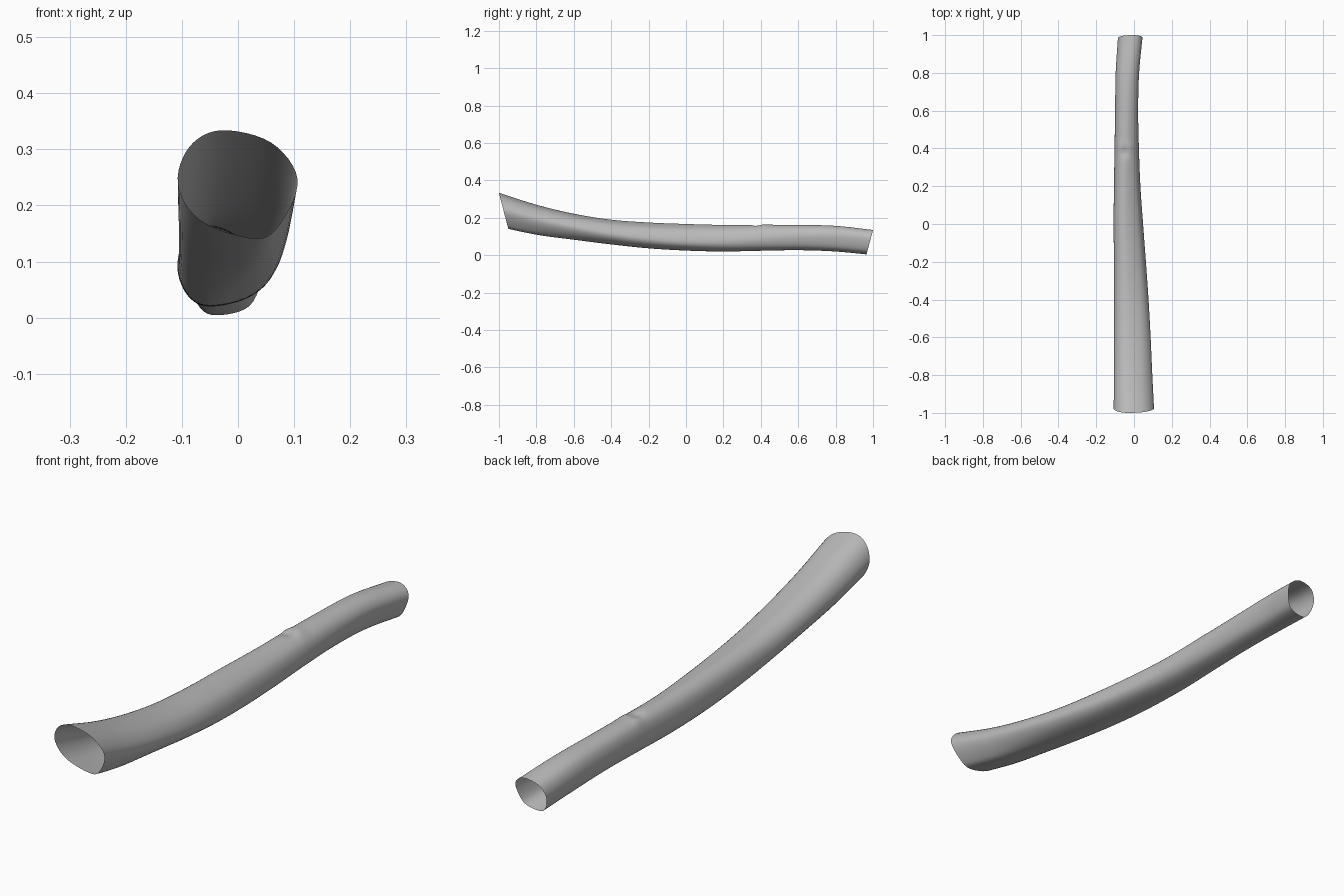
import bpy
import bmesh
from math import exp, floor
from mathutils import Vector

cube = bpy.data.objects.get("Cube")
if cube:
    bpy.data.objects.remove(cube, do_unlink=True)

RINGS, STEPS = 130, 6

# Outline of the tube at even stations from front to back, in thousandths
LEFT = [-107, -106, -105, -105, -106, -108, -106, -103, -100, -97, -84]
RIGHT = [107, 97, 88, 77, 63, 48, 34, 26, 22, 27, 46]
BOTTOM = [152, 110, 83, 58, 37, 25, 20, 24, 27, 20, 1]
TOP = [334, 270, 222, 190, 175, 167, 162, 163, 162, 157, 135]

# Cross-sections in a unit box, counter-clockwise from the right side
FRONT = [(1, .12), (.55, .78), (-.28, 1), (-.81, .7),
         (-1, .03), (-.62, -.66), (.33, -1), (.75, -.66)]
MIDDLE = [(1, -.3), (.7, .55), (-.2, 1), (-.8, .7),
          (-1, -.1), (-.75, -.75), (-.2, -1), (.7, -.8)]
BACK = [(1, .2), (.8, .75), (.2, 1), (-.65, .78),
        (-1, .1), (-.78, -.7), (-.3, -1), (.65, -.75)]


def catmull(a, b, c, d, t):
    return b + (c - a) * (t / 2) + (a * 2 - b * 5 + c * 4 - d) * (t * t / 2) \
        + (b * 3 - a - c * 3 + d) * (t ** 3 / 2)


def along(values, y):
    """Smooth value of an outline list at position y."""
    ext = [2 * values[0] - values[1]] + values + [2 * values[-1] - values[-2]]
    s = (y + 1) * 5
    i = min(max(floor(s), 0), len(values) - 2)
    return catmull(*ext[i:i + 4], s - i) / 1000


def closed_curve(points):
    pts = [Vector(p) for p in points]
    n = len(pts)
    return [catmull(pts[i - 1], pts[i], pts[(i + 1) % n], pts[(i + 2) % n], k / STEPS)
            for i in range(n) for k in range(STEPS)]


def blob(x, y, cx, cy, sx, sy):
    return exp(-((x - cx) / sx) ** 2 - ((y - cy) / sy) ** 2)


front, middle, back = (closed_curve(p) for p in (FRONT, MIDDLE, BACK))


def section(t):
    """Blend the three cross-sections along the tube."""
    a, b, s = (front, middle, t * 2) if t < .5 else (middle, back, t * 2 - 1)
    s = s * s * (3 - 2 * s)
    return [p.lerp(q, s) for p, q in zip(a, b)]


# Open tube with slanted ends
bm = bmesh.new()
rings = []
for r in range(RINGS + 1):
    t = r / RINGS
    ring = []
    for u, v in section(t):
        y = (1 - t) * (-.975 - .025 * v) + t * (.9825 + .0175 * v)
        x0, x1, z0, z1 = (along(o, y) for o in (LEFT, RIGHT, BOTTOM, TOP))
        x = (x0 + x1) / 2 + u * (x1 - x0) / 2
        z = (z0 + z1) / 2 + v * (z1 - z0) / 2
        # Small pinched crease on the upper side
        if v > 0:
            z += v * (.006 * blob(x, y, -.08, .41, .02, .025)
                      + .005 * blob(x, y, -.02, .41, .025, .025)
                      - .010 * blob(x, y, -.05, .38, .02, .025))
        ring.append(bm.verts.new((x, y, z)))
    rings.append(ring)

for a, b in zip(rings, rings[1:]):
    n = len(a)
    for i in range(n):
        j = (i + 1) % n
        bm.faces.new((a[i], b[i], b[j], a[j]))
bmesh.ops.recalc_face_normals(bm, faces=bm.faces)

# Make sure the shell faces outward
bm.normal_update()
middle_face = max(bm.faces, key=lambda f: f.calc_center_median().z - abs(f.calc_center_median().y))
if middle_face.normal.z < 0:
    bmesh.ops.reverse_faces(bm, faces=bm.faces)

mesh = bpy.data.meshes.new("curved_tube")
bm.to_mesh(mesh)
bm.free()
tube = bpy.data.objects.new("curved_tube", mesh)
bpy.context.collection.objects.link(tube)

# Plain grey surface
grey = bpy.data.materials.new("plain_grey")
grey.use_nodes = True
colour = (.5, .5, .5, 1)
grey.diffuse_color = colour
grey.node_tree.nodes["Principled BSDF"].inputs["Base Color"].default_value = colour
mesh.materials.append(grey)

bpy.ops.object.select_all(action='DESELECT')
tube.select_set(True)
bpy.context.view_layer.objects.active = tube
bpy.ops.object.shade_smooth_by_angle()
